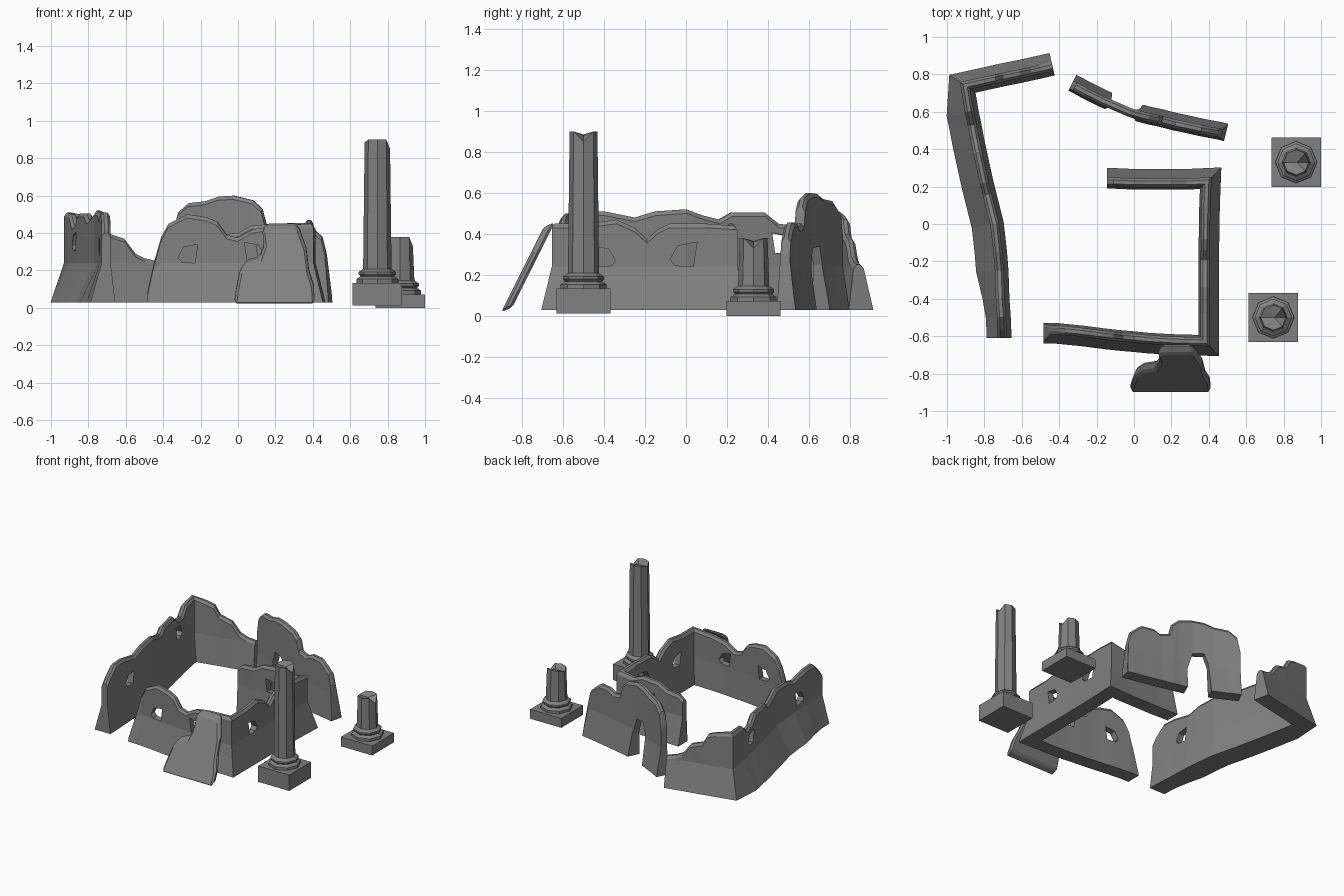
import bpy, bmesh, math
from mathutils import Vector

if "Cube" in bpy.data.objects:
    bpy.data.objects.remove(bpy.data.objects["Cube"])

stone = bpy.data.materials.new("grey_stone")
stone.use_nodes = True
GREY = (0.22, 0.22, 0.22, 1)
stone.diffuse_color = GREY
stone.node_tree.nodes["Principled BSDF"].inputs["Base Color"].default_value = GREY

FLOOR, KNEE, HALF, CHAMFER = 0.03, 0.24, 0.024, 0.014


def finish(bm, name, material=stone):
    bmesh.ops.recalc_face_normals(bm, faces=bm.faces)
    mesh = bpy.data.meshes.new(name)
    bm.to_mesh(mesh)
    bm.free()
    mesh.materials.append(material)
    obj = bpy.data.objects.new(name, mesh)
    bpy.context.collection.objects.link(obj)
    return obj


def loft(bm, rings):
    """Skin closed rings and cap both ends."""
    loops = [[bm.verts.new(p) for p in ring] for ring in rings]
    for a, b in zip(loops, loops[1:]):
        for i in range(len(a)):
            j = (i + 1) % len(a)
            bm.faces.new((a[i], a[j], b[j], b[i]))
    bm.faces.new(loops[0])
    bm.faces.new(loops[-1])
    return loops


def wall(name, stations, outer_flare, inner_flare):
    """Stations are (x, y, top height[, outer flare]); outside lies left of travel."""
    pts = [Vector(s[:2]) for s in stations]
    bm = bmesh.new()
    rings = []
    for i, s in enumerate(stations):
        before = (pts[i] - pts[max(i - 1, 0)]).normalized()
        after = (pts[min(i + 1, len(pts) - 1)] - pts[i]).normalized()
        tangent = (before + after).normalized()
        ref = after if after.length else before
        miter = Vector((-tangent.y, tangent.x)) / max(0.5, tangent.dot(ref))
        top = s[2]
        flare = s[3] if len(s) > 3 else outer_flare
        knee = min(KNEE, top - 0.04)

        def side(z, amount):
            return HALF + amount * max(0, (KNEE - z) / (KNEE - FLOOR))

        levels = [(FLOOR, 0), (knee, 0), (top - 0.02, 0), (top, CHAMFER)]
        section = [(side(z, flare) - c, z) for z, c in levels]
        section += [(c - side(z, inner_flare), z) for z, c in reversed(levels)]
        rings.append([(*(pts[i] + miter * d), z) for d, z in section])
    loft(bm, rings)
    return finish(bm, name)


def prism(name, outline, origin, across, thickness):
    """Extrude an (along, z) outline, centred on origin, along the across direction."""
    across = Vector(across).normalized()
    along = Vector((-across.y, across.x, 0))
    bm = bmesh.new()
    loft(bm, [[Vector(origin) + along * a + Vector((0, 0, z)) + across * t
               for a, z in outline] for t in (-thickness / 2, thickness / 2)])
    return finish(bm, name)


def cut(target, outline, origin, across, thickness=0.34):
    cutter = prism("opening_cutter", outline, origin, across, thickness)
    cutter.hide_render = True
    cutter.hide_viewport = True
    mod = target.modifiers.new("opening", "BOOLEAN")
    mod.operation = "DIFFERENCE"
    mod.solver = "EXACT"
    mod.object = cutter


HOLE = [(-0.05, -0.02), (-0.02, 0.035), (0.055, 0.05), (0.04, -0.05), (-0.03, -0.045)]
FLIPPED = [(-a, z) for a, z in HOLE]
BIG = [(a * 1.25, z * 1.2) for a, z in HOLE]

# Long bent wall on the right side
long_wall = wall("long_wall", [
    (-0.705, -0.61, 0.40, 0.06), (-0.705, -0.57, 0.45, 0.06), (-0.708, -0.5, 0.51, 0.06),
    (-0.715, -0.4, 0.51, 0.07), (-0.72, -0.25, 0.48), (-0.728, -0.15, 0.51),
    (-0.745, 0.0, 0.52), (-0.765, 0.08, 0.49), (-0.785, 0.16, 0.47), (-0.80, 0.22, 0.505),
    (-0.835, 0.38, 0.505), (-0.85, 0.45, 0.45), (-0.865, 0.53, 0.44), (-0.88, 0.6, 0.5),
    (-0.903, 0.74, 0.51, 0.05), (-0.8, 0.763, 0.49, 0.05), (-0.74, 0.776, 0.47, 0.05),
    (-0.70, 0.785, 0.40, 0.05), (-0.61, 0.803, 0.37, 0.05), (-0.55, 0.816, 0.29, 0.05),
    (-0.5, 0.827, 0.265, 0.05), (-0.435, 0.842, 0.25, 0.05)], 0.10, 0.025)
cut(long_wall, HOLE, (-0.72, -0.32, 0.33), (1, 0.05, 0))
cut(long_wall, FLIPPED, (-0.852, 0.47, 0.355), (1, 0.2, 0))

# Three-sided wall: back, left side, then front
corner_wall = wall("corner_wall", [
    (-0.145, 0.225, 0.36), (-0.11, 0.225, 0.39), (0.0, 0.22, 0.40), (0.07, 0.22, 0.44),
    (0.2, 0.22, 0.45), (0.28, 0.22, 0.42), (0.39, 0.225, 0.44),
    (0.385, 0.1, 0.45), (0.382, -0.08, 0.45), (0.381, -0.14, 0.42), (0.38, -0.19, 0.375),
    (0.38, -0.25, 0.43), (0.38, -0.34, 0.47), (0.38, -0.48, 0.45),
    (0.38, -0.63, 0.45), (0.2, -0.625, 0.44), (0.08, -0.618, 0.42), (0.0, -0.61, 0.375),
    (-0.06, -0.605, 0.39), (-0.11, -0.6, 0.46), (-0.17, -0.593, 0.485), (-0.27, -0.58, 0.5),
    (-0.37, -0.57, 0.45), (-0.41, -0.566, 0.38), (-0.45, -0.566, 0.24),
    (-0.485, -0.566, 0.08)], 0.05, 0.012)
cut(corner_wall, HOLE, (0.15, 0.22, 0.3), (0, 1, 0))
cut(corner_wall, FLIPPED, (0.38, -0.395, 0.29), (1, 0, 0))
cut(corner_wall, BIG, (0.38, -0.015, 0.3), (1, 0, 0))
cut(corner_wall, HOLE, (-0.27, -0.58, 0.29), (0, -1, 0))
cut(corner_wall, FLIPPED, (0.09, -0.618, 0.3), (0, -1, 0))

# Free-standing back wall with a doorway
gate_wall = wall("gate_wall", [
    (-0.335, 0.745, 0.40), (-0.315, 0.735, 0.51), (-0.26, 0.705, 0.56), (-0.17, 0.66, 0.57),
    (-0.1, 0.63, 0.595), (-0.02, 0.595, 0.6), (0.08, 0.568, 0.575), (0.13, 0.558, 0.53),
    (0.15, 0.553, 0.45), (0.22, 0.535, 0.43), (0.27, 0.525, 0.455), (0.36, 0.505, 0.455),
    (0.395, 0.498, 0.43), (0.45, 0.488, 0.38), (0.47, 0.483, 0.3), (0.49, 0.478, 0.08)],
    0.035, 0.012)
DOOR = [(-0.10, -0.1), (-0.085, 0.2), (-0.045, 0.33), (0.04, 0.34), (0.07, 0.25), (0.09, -0.1)]
cut(gate_wall, DOOR, (-0.065, 0.615, 0), (0.4, 0.9, 0), 0.3)

# Fallen slab leaning on the front wall
SLAB = [(-0.02, 0.03), (0.41, 0.03), (0.405, 0.12), (0.38, 0.2), (0.365, 0.32), (0.325, 0.43),
        (0.3, 0.445), (0.16, 0.445), (0.13, 0.42), (0.14, 0.34), (0.115, 0.27), (0.05, 0.25),
        (0.01, 0.2), (-0.01, 0.1)]
slab = prism("leaning_slab", [(x, z) for x, z in SLAB], (0, -0.89, 0), (0, -1, 0), 0.055)
for v in slab.data.vertices:
    lean = v.co.z - 0.03
    front = v.co.y < -0.89
    v.co.y += 0.5 * lean + 0.015
    v.co.z += -0.012 if front else 0.012
bevel = slab.modifiers.new("worn_edges", "BEVEL")
bevel.width = 0.012
bevel.segments = 1


def column(name, x, y, bottom, plinth_top, height):
    """Square plinth, moulded octagonal foot and a broken shaft."""
    bm = bmesh.new()
    r = 0.132
    square = [(x - r, y - r), (x + r, y - r), (x + r, y + r), (x - r, y + r)]
    loft(bm, [[(*p, z) for p in square] for z in (bottom, plinth_top)])
    profile = [(0.112, 0), (0.112, 0.02), (0.09, 0.035), (0.1, 0.045), (0.1, 0.058),
               (0.076, 0.075), (0.068, height - plinth_top)]
    rings = [[(x + rad * math.cos(k * math.pi / 4), y + rad * math.sin(k * math.pi / 4),
               plinth_top + dz) for k in range(8)] for rad, dz in profile]
    loops = loft(bm, rings)
    # Broken top: one low corner and a sunken middle
    loops[-1][0].co.z -= 0.05
    loops[-1][4].co.z -= 0.015
    cap = [f for f in bm.faces if set(f.verts) == set(loops[-1])]
    centre = bmesh.ops.poke(bm, faces=cap)["verts"][0]
    centre.co.z = height - 0.02
    finish(bm, name)


column("tall_column", 0.745, -0.5, 0.012, 0.134, 0.9)
column("short_column", 0.867, 0.33, 0.0, 0.072, 0.38)
